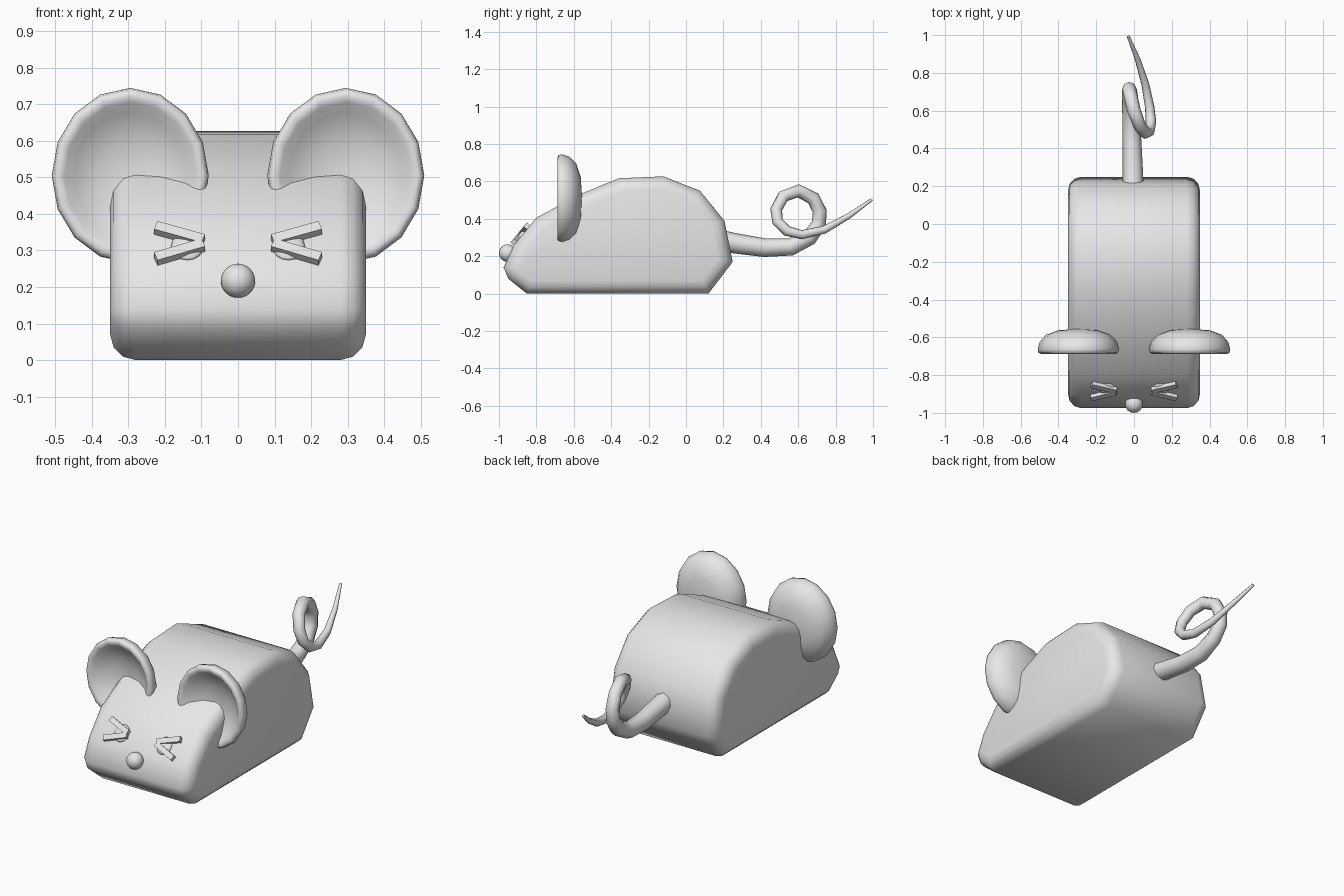
import bpy, bmesh, math
from mathutils import Vector, Matrix

if "Cube" in bpy.data.objects:
    bpy.data.objects.remove(bpy.data.objects["Cube"])

grey = bpy.data.materials.new("soft grey")
grey.diffuse_color = (0.8, 0.8, 0.8, 1)
grey.use_nodes = True
grey.node_tree.nodes["Principled BSDF"].inputs["Base Color"].default_value = grey.diffuse_color


def finish(name, bm, smooth=True):
    bmesh.ops.recalc_face_normals(bm, faces=bm.faces)
    me = bpy.data.meshes.new(name)
    bm.to_mesh(me)
    bm.free()
    for p in me.polygons:
        p.use_smooth = smooth
    me.materials.append(grey)
    ob = bpy.data.objects.new(name, me)
    bpy.context.collection.objects.link(ob)
    return ob


# Body: side profile (y, z) extruded across x, rims rounded
profile = [(-0.85, 0), (0.12, 0), (0.25, 0.17), (0.205, 0.39), (0.075, 0.55),
           (-0.12, 0.627), (-0.36, 0.617), (-0.57, 0.53), (-0.80, 0.406),
           (-0.92, 0.26), (-0.975, 0.14), (-0.95, 0.08)]
bm = bmesh.new()
left = bm.faces.new([bm.verts.new((-0.35, y, z)) for y, z in profile])
ext = bmesh.ops.extrude_face_region(bm, geom=[left], use_keep_orig=True)
bmesh.ops.translate(bm, vec=(0.7, 0, 0),
                    verts=[g for g in ext["geom"] if isinstance(g, bmesh.types.BMVert)])
bmesh.ops.recalc_face_normals(bm, faces=bm.faces)
rims = [e for e in bm.edges if abs(e.verts[0].co.x - e.verts[1].co.x) < 0.01]
bmesh.ops.bevel(bm, geom=rims, offset=0.07, offset_type='OFFSET', segments=3,
                profile=0.5, affect='EDGES', clamp_overlap=False)
finish("body", bm)

# Ears: dished oval discs spun from a (radius, y) section
section = [(0.5, -0.563), (0.8, -0.587), (0.95, -0.625), (1, -0.662),
           (0.98, -0.682), (0.92, -0.688), (0.84, -0.68), (0.72, -0.655),
           (0.4, -0.623)]
N = 16
for side, name in ((-1, "ear_left"), (1, "ear_right")):
    bm = bmesh.new()
    rings = [[bm.verts.new((side * 0.295 + 0.215 * r * math.cos(2 * math.pi * i / N), y,
                            0.505 + 0.24 * r * math.sin(2 * math.pi * i / N)))
              for i in range(N)] for r, y in section]
    for a, b in zip(rings, rings[1:]):
        for i in range(N):
            j = (i + 1) % N
            bm.faces.new((a[i], a[j], b[j], b[i]))
    for ring, y in ((rings[0], -0.555), (rings[-1], -0.612)):
        tip = bm.verts.new((side * 0.295, y, 0.505))
        for i in range(N):
            bm.faces.new((ring[i], ring[(i + 1) % N], tip))
    finish(name, bm)

# Face plane used to seat the eyes on the sloped snout
up = Vector((0, 0.635, 0.772))
out = Vector((0, -0.772, 0.635))


def on_face(x, z, lift=0.0):
    return Vector((x, -0.92 + (z - 0.26) * 0.822, z)) + out * lift


for side, tag in ((-1, "left"), (1, "right")):
    # Eyeball: flattened ball
    bm = bmesh.new()
    frame = Matrix((Vector((1, 0, 0)), up, out)).transposed().to_4x4()
    bmesh.ops.create_uvsphere(
        bm, u_segments=16, v_segments=8, radius=1,
        matrix=Matrix.Translation(on_face(side * 0.138, 0.312)) @ frame
        @ Matrix.Diagonal((0.045, 0.05, 0.015, 1)))
    finish("eye_" + tag, bm)
    # Two converging bars for the squinting lids
    for z0, z1, part in ((0.355, 0.319, "upper"), (0.27, 0.308, "lower")):
        a, b = on_face(side * 0.225, z0, 0.01), on_face(side * 0.095, z1, 0.01)
        d = (b - a).normalized()
        m = Matrix((d, out.cross(d), out)).transposed().to_4x4()
        bm = bmesh.new()
        bmesh.ops.create_cube(bm, size=1, matrix=Matrix.Translation((a + b) / 2) @ m
                              @ Matrix.Diagonal(((b - a).length, 0.03, 0.026, 1)))
        finish("eyelid_%s_%s" % (part, tag), bm, False)

# Nose
bm = bmesh.new()
bmesh.ops.create_uvsphere(bm, u_segments=16, v_segments=12, radius=0.047,
                          matrix=Matrix.Translation((0, -0.953, 0.217)))
finish("nose", bm)

# Tail: tapering curled tube, points are (x, y, z, radius)
path = [(-0.005, 0.15, 0.29, 0.057), (-0.006, 0.27, 0.268, 0.054),
        (-0.01, 0.42, 0.246, 0.050), (-0.015, 0.56, 0.25, 0.047),
        (-0.02, 0.66, 0.30, 0.043), (-0.025, 0.71, 0.37, 0.04),
        (-0.025, 0.715, 0.44, 0.038), (-0.018, 0.68, 0.51, 0.037),
        (0.0, 0.60, 0.55, 0.036), (0.03, 0.52, 0.52, 0.034),
        (0.06, 0.482, 0.45, 0.032), (0.08, 0.49, 0.385, 0.030),
        (0.09, 0.54, 0.335, 0.028), (0.083, 0.62, 0.315, 0.025),
        (0.06, 0.74, 0.342, 0.021), (0.02, 0.87, 0.415, 0.015),
        (-0.03, 0.993, 0.503, 0.008)]
cu = bpy.data.curves.new("tail", 'CURVE')
cu.dimensions = '3D'
cu.bevel_depth = 1.0
cu.bevel_resolution = 2
cu.use_fill_caps = True
sp = cu.splines.new('POLY')
sp.points.add(len(path) - 1)
for p, (x, y, z, r) in zip(sp.points, path):
    p.co = (x, y, z, 1)
    p.radius = r
sp.use_smooth = True
cu.materials.append(grey)
tail = bpy.data.objects.new("tail", cu)
bpy.context.collection.objects.link(tail)
bpy.context.view_layer.objects.active = tail
tail.select_set(True)
bpy.ops.object.convert(target='MESH')
